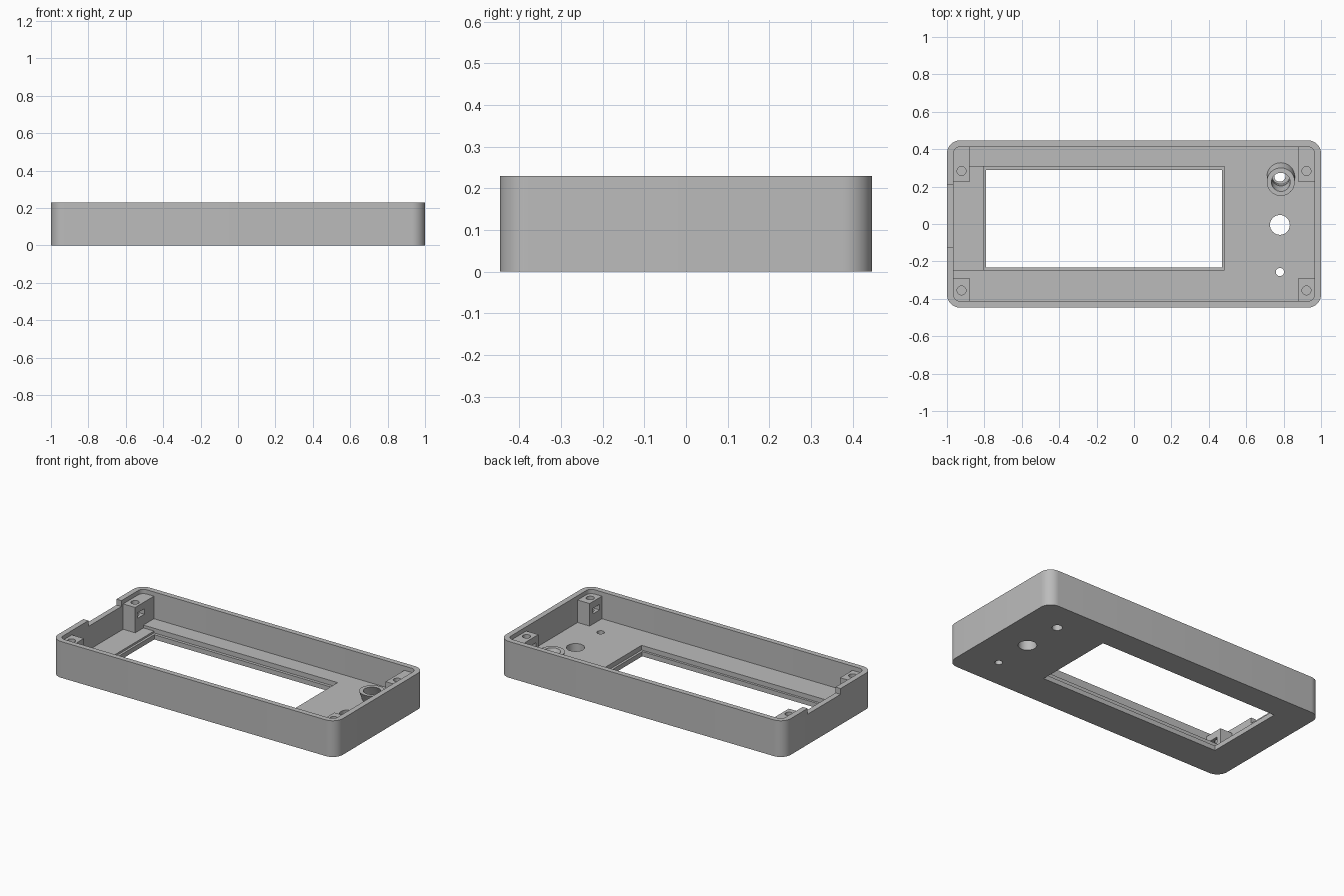
import bpy, bmesh, math

cube = bpy.data.objects.get("Cube")
if cube:
    bpy.data.objects.remove(cube, do_unlink=True)

grey = bpy.data.materials.new("matte_grey")
grey.use_nodes = True
GREY = (0.5, 0.5, 0.5, 1)
grey.diffuse_color = GREY
grey.node_tree.nodes["Principled BSDF"].inputs["Base Color"].default_value = GREY

HEIGHT, FLOOR, LEDGE = 0.23, 0.06, 0.03
IN_X, IN_Y = 0.965, 0.413


def rect(x0, x1, y0, y1, r=0, steps=10):
    """Rectangle outline, with rounded corners if r is given."""
    if not r:
        return [(x0, y0), (x1, y0), (x1, y1), (x0, y1)]
    centres = [(x1 - r, y1 - r), (x0 + r, y1 - r), (x0 + r, y0 + r), (x1 - r, y0 + r)]
    points = []
    for i, (cx, cy) in enumerate(centres):
        for k in range(steps + 1):
            a = (i + k / steps) * math.pi / 2
            points.append((cx + r * math.cos(a), cy + r * math.sin(a)))
    return points


def circle(x, y, r, n=32):
    return [(x + r * math.cos(math.tau * i / n), y + r * math.sin(math.tau * i / n))
            for i in range(n)]


def prism(name, outline, z0, z1, lean=0):
    """Extrude an outline upwards, the top shifted along y by lean."""
    bm = bmesh.new()
    low = [bm.verts.new((x, y, z0)) for x, y in outline]
    high = [bm.verts.new((x, y + lean, z1)) for x, y in outline]
    bm.faces.new(low[::-1])
    bm.faces.new(high)
    n = len(outline)
    for i in range(n):
        j = (i + 1) % n
        bm.faces.new((low[i], low[j], high[j], high[i]))
    mesh = bpy.data.meshes.new(name)
    bm.to_mesh(mesh)
    bm.free()
    obj = bpy.data.objects.new(name, mesh)
    bpy.context.collection.objects.link(obj)
    return obj


def cut(obj, outline, z0, z1, lean=0):
    """Subtract a prism from the object."""
    cutter = prism("cutter", outline, z0, z1, lean)
    mod = obj.modifiers.new("cut", "BOOLEAN")
    mod.operation, mod.solver, mod.object = "DIFFERENCE", "EXACT", cutter
    bpy.context.view_layer.objects.active = obj
    bpy.ops.object.modifier_apply(modifier=mod.name)
    bpy.data.objects.remove(cutter, do_unlink=True)


def finish(obj):
    obj.data.materials.clear()
    obj.data.materials.append(grey)
    bpy.ops.object.select_all(action="DESELECT")
    obj.select_set(True)
    bpy.context.view_layer.objects.active = obj
    bpy.ops.object.shade_smooth_by_angle(angle=math.radians(30))


# Open tray with rounded corners
tray = prism("tray", rect(-1, 1, -0.447, 0.447, 0.07), 0, HEIGHT)
cut(tray, rect(-IN_X, IN_X, -IN_Y, IN_Y, 0.036), FLOOR, 0.4)

# Recess in the floor, its lower ledge and the display window
cut(tray, rect(-IN_X, 0.485, -0.247, 0.307), 0.042, 0.1)
cut(tray, rect(-0.805, 0.485, -0.247, 0.307), LEDGE, 0.1)
cut(tray, rect(-0.79, 0.47, -0.232, 0.288), -0.1, 0.1)

# Cable notch in the end wall
cut(tray, rect(-1.1, -0.94, -0.123, 0.208), 0.193, 0.4)

# Control holes in the floor
for y, r in ((-0.005, 0.053), (-0.257, 0.022), (0.256, 0.03)):
    cut(tray, circle(0.78, y, r), -0.1, 0.1)
cut(tray, circle(0.785, 0.256, 0.05), 0.035, 0.1)
finish(tray)

# Leaning tube around the rear hole
tube = prism("leaning_tube", circle(0.785, 0.262, 0.075), 0.04, 0.12, -0.037)
cut(tube, circle(0.785, 0.268, 0.05), 0.03, 0.13, -0.049)
finish(tube)

# Corner screw posts with a screw hole and a side nut slot
for side, sx in (("left", 1), ("right", -1)):
    for end, y0, y1, hole_y in (("back", 0.225, 0.42, 0.283), ("front", -0.42, -0.29, -0.355)):
        x0, x1 = sorted((sx * 0.88, sx * 0.97))
        post = prism(f"{end}_{side}_post", rect(x0, x1, y0, y1), 0.02, 0.203)
        cut(post, circle(sx * 0.922, hole_y, 0.024, 24), 0.08, 0.3)
        a, b = sorted((sx * 0.86, sx * 0.955))
        cut(post, rect(a, b, hole_y - 0.034, hole_y + 0.034), 0.125, 0.16)
        finish(post)
